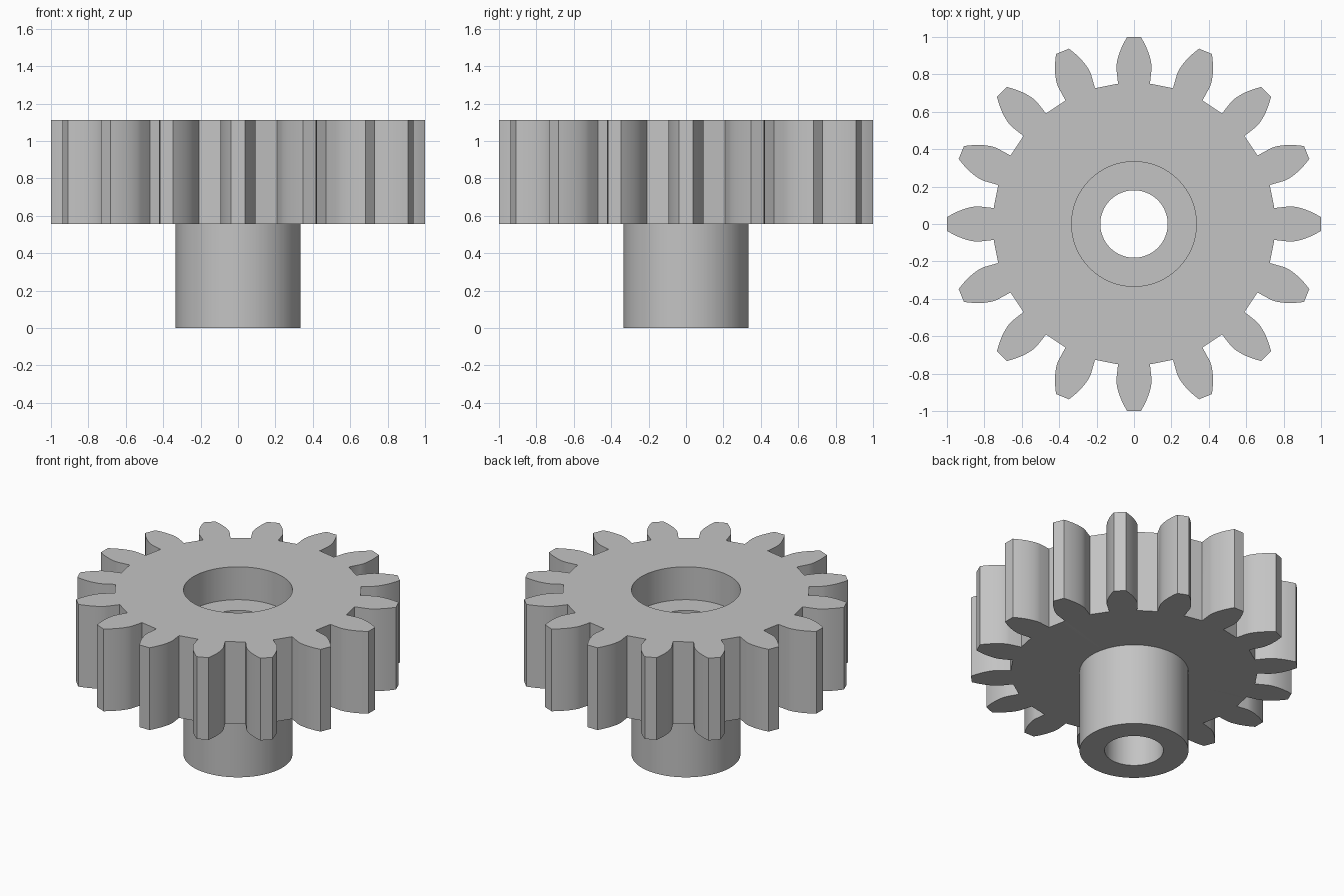
import bpy, bmesh, math
from mathutils import Vector

default = bpy.data.objects.get("Cube")
if default:
    bpy.data.objects.remove(default, do_unlink=True)

# Gear proportions, all derived from the module
TEETH = 16
MODULE = 1 / 9
PRESSURE = math.radians(20)
TIP_R = 1.0
ROOT_R = 0.755
BASE_R = TEETH * MODULE / 2 * math.cos(PRESSURE)
HUB_R, BORE_R = 3 * MODULE, 0.18
TOP, WHEEL_Z, FLOOR_Z = 10 * MODULE, 5 * MODULE, 8 * MODULE
STEPS = 9


def polar(r, a):
    return Vector((r * math.cos(a), r * math.sin(a)))


def involute(r):
    a = math.acos(BASE_R / r)
    return math.tan(a) - a


# One tooth: radial foot, involute flank, flat tip, mirrored flank, straight valley
def tooth_points(center):
    half = math.pi / (2 * TEETH) + math.tan(PRESSURE) - PRESSURE
    flank = [(ROOT_R, half)]
    for i in range(STEPS + 1):
        r = BASE_R + (TIP_R - BASE_R) * i / STEPS
        flank.append((r, half - involute(r)))
    pts = [polar(r, center - a) for r, a in flank]
    pts += [polar(r, center + a) for r, a in reversed(flank)]
    valley_end = polar(ROOT_R, center + math.tau / TEETH - half)
    start = pts[-1]
    pts += [start.lerp(valley_end, k / 4) for k in (1, 2, 3)]
    return pts


outline = [p for t in range(TEETH) for p in tooth_points(t * math.tau / TEETH)]


def circle(r):
    return [p.normalized() * r for p in outline]


# Closed skin of rings: wheel, recess, bore and hub
rings = [
    (circle(HUB_R), WHEEL_Z),
    (outline, WHEEL_Z),
    (outline, TOP),
    (circle(HUB_R), TOP),
    (circle(HUB_R), FLOOR_Z),
    (circle(BORE_R), FLOOR_Z),
    (circle(BORE_R), 0),
    (circle(HUB_R), 0),
]
bm = bmesh.new()
loops = [[bm.verts.new((p.x, p.y, z)) for p in pts] for pts, z in rings]
count = len(outline)
for k, lower in enumerate(loops):
    upper = loops[(k + 1) % len(loops)]
    for i in range(count):
        j = (i + 1) % count
        bm.faces.new((lower[i], lower[j], upper[j], upper[i]))
bmesh.ops.remove_doubles(bm, verts=bm.verts, dist=0.0001)
bmesh.ops.recalc_face_normals(bm, faces=bm.faces)

mesh = bpy.data.meshes.new("spur_gear")
bm.to_mesh(mesh)
bm.free()
gear = bpy.data.objects.new("spur_gear", mesh)
bpy.context.collection.objects.link(gear)

# Plain grey
grey = bpy.data.materials.new("light_grey")
grey.use_nodes = True
colour = (0.55, 0.55, 0.55, 1)
grey.diffuse_color = colour
grey.node_tree.nodes["Principled BSDF"].inputs["Base Color"].default_value = colour
mesh.materials.append(grey)

# Smooth flanks and cylinders, crisp edges
bpy.ops.object.select_all(action="DESELECT")
gear.select_set(True)
bpy.context.view_layer.objects.active = gear
bpy.ops.object.shade_smooth_by_angle(angle=math.radians(30))
